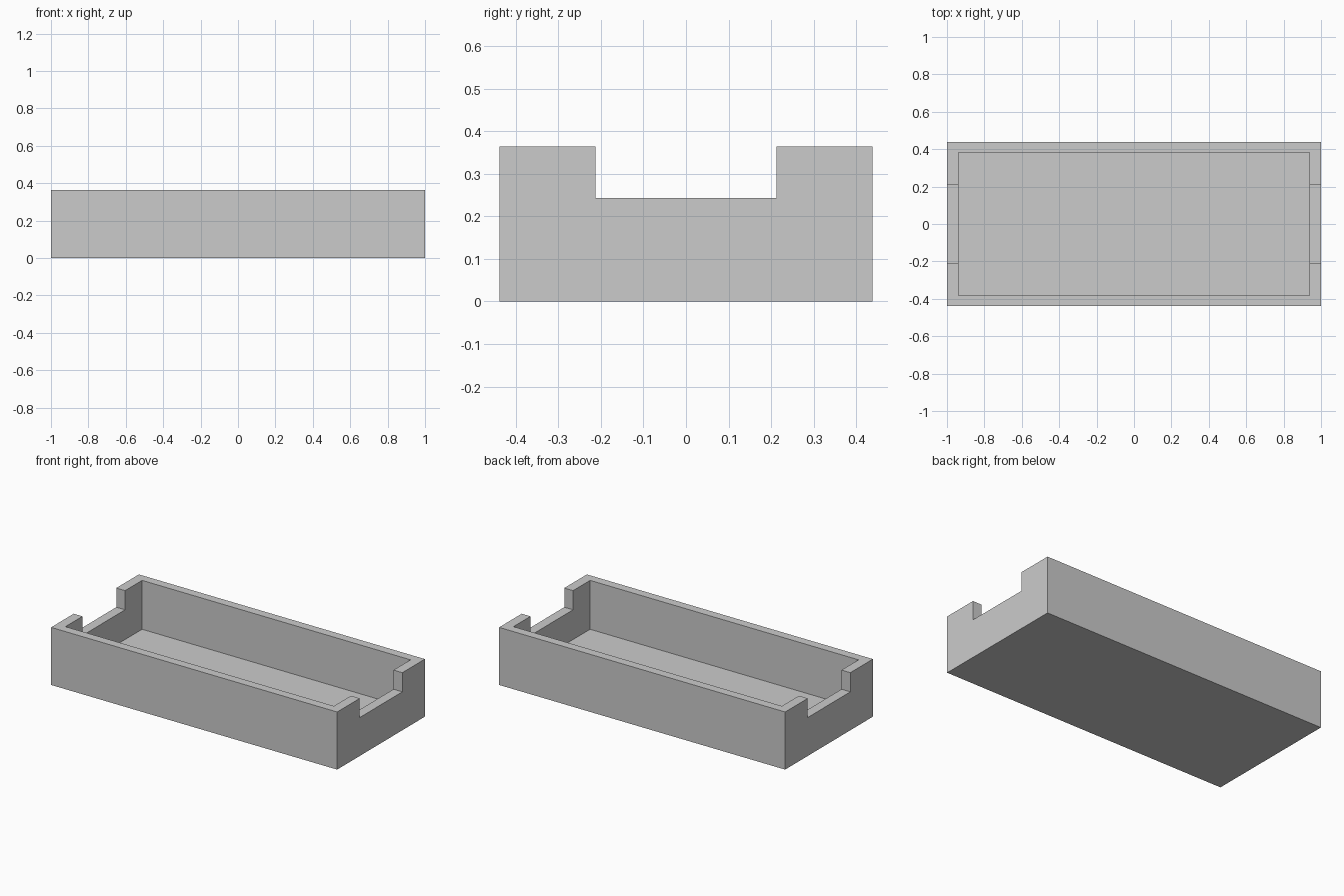
import bpy

# Overall sizes
LENGTH, WIDTH, HEIGHT = 2.0, 0.876, 0.364
INNER_LENGTH, INNER_WIDTH, FLOOR = 1.877, 0.765, 0.055
NOTCH_WIDTH, NOTCH_Z = 0.425, 0.243

cube = bpy.data.objects.get("Cube")
if cube:
    bpy.data.objects.remove(cube, do_unlink=True)

grey = bpy.data.materials.new("plain grey")
grey.use_nodes = True
colour = (0.6, 0.6, 0.6, 1)
grey.diffuse_color = colour
grey.node_tree.nodes["Principled BSDF"].inputs["Base Color"].default_value = colour


def box(name, length, width, bottom, top):
    """Centred box spanning bottom to top."""
    bpy.ops.mesh.primitive_cube_add(size=1, location=(0, 0, (bottom + top) / 2))
    obj = bpy.context.object
    obj.name = name
    obj.scale = (length, width, top - bottom)
    bpy.ops.object.transform_apply(location=True, rotation=False, scale=True)
    obj.data.materials.append(grey)
    return obj


def cut(target, cutter):
    """Subtract the cutter from the target, then discard it."""
    cutter.hide_render = True
    mod = target.modifiers.new(cutter.name, "BOOLEAN")
    mod.operation = "DIFFERENCE"
    mod.solver = "EXACT"
    mod.object = cutter
    bpy.context.view_layer.objects.active = target
    bpy.ops.object.modifier_apply(modifier=mod.name)
    bpy.data.objects.remove(cutter, do_unlink=True)


# Open tray: solid block, hollowed, with a notch through both end walls
tray = box("tray", LENGTH, WIDTH, 0, HEIGHT)
cut(tray, box("cavity_cutter", INNER_LENGTH, INNER_WIDTH, FLOOR, HEIGHT + 0.2))
cut(tray, box("end_notch_cutter", LENGTH + 0.2, NOTCH_WIDTH, NOTCH_Z, HEIGHT + 0.2))
